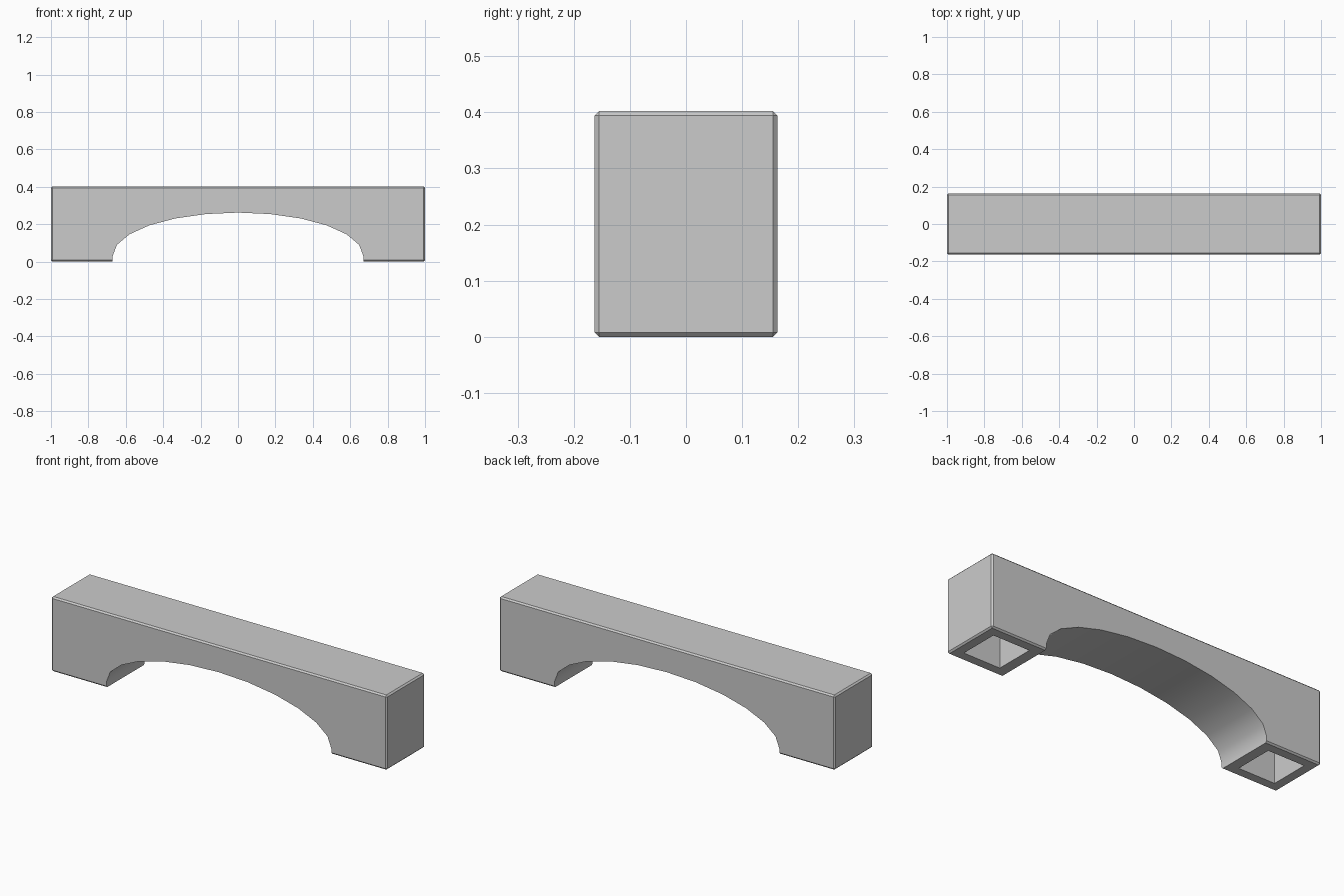
import bpy, bmesh
from math import cos, sin, pi, radians

if "Cube" in bpy.data.objects:
    bpy.data.objects.remove(bpy.data.objects["Cube"], do_unlink=True)

WIDTH, HEIGHT, CHAMFER, WALL = 0.326, 0.402, 0.008, 0.056
ARCH_X, ARCH_Z, ARCH_BASE = 0.67, 0.232, 0.03

grey = bpy.data.materials.new("light grey")
grey.use_nodes = True
colour = (0.6, 0.6, 0.6, 1)
grey.diffuse_color = colour
grey.node_tree.nodes["Principled BSDF"].inputs["Base Color"].default_value = colour


def add_object(name, bm):
    bmesh.ops.recalc_face_normals(bm, faces=bm.faces)
    mesh = bpy.data.meshes.new(name)
    bm.to_mesh(mesh)
    bm.free()
    mesh.materials.append(grey)
    obj = bpy.data.objects.new(name, mesh)
    bpy.context.collection.objects.link(obj)
    return obj


def box(name, x0, x1, depth, z0, z1, chamfer=0):
    bm = bmesh.new()
    bmesh.ops.create_cube(bm, size=1)
    for v in bm.verts:
        v.co.x = x1 if v.co.x > 0 else x0
        v.co.y *= depth
        v.co.z = z1 if v.co.z > 0 else z0
    if chamfer:
        bmesh.ops.bevel(bm, geom=bm.edges[:], offset=chamfer, segments=1, affect="EDGES")
    return add_object(name, bm)


# Chamfered block
bridge = box("arch_bridge", -1, 1, WIDTH, 0, HEIGHT, CHAMFER)

# Arch opening: half ellipse above short straight sides
profile = [(ARCH_X, -0.1)]
profile += [(ARCH_X * cos(i * pi / 12), ARCH_BASE + ARCH_Z * sin(i * pi / 12)) for i in range(13)]
profile += [(-ARCH_X, -0.1)]
bm = bmesh.new()
face = bm.faces.new([bm.verts.new((x, -0.5, z)) for x, z in profile])
side = bmesh.ops.extrude_face_region(bm, geom=[face])
bmesh.ops.translate(bm, vec=(0, 1, 0),
                    verts=[g for g in side["geom"] if isinstance(g, bmesh.types.BMVert)])
cutters = [add_object("arch_cutter", bm)]

# Hollow inside each foot
for name, s in (("left_foot_cutter", 1), ("right_foot_cutter", -1)):
    x0, x1 = sorted((s * (ARCH_X + WALL), s * (1 - WALL)))
    cutters.append(box(name, x0, x1, WIDTH - 2 * WALL, -0.1, HEIGHT - WALL))

# Carve the openings
bpy.context.view_layer.objects.active = bridge
for cutter in cutters:
    cutter.hide_render = True
    mod = bridge.modifiers.new(cutter.name, "BOOLEAN")
    mod.operation = "DIFFERENCE"
    mod.solver = "EXACT"
    mod.object = cutter
    bpy.ops.object.modifier_apply(modifier=mod.name)
    bpy.data.objects.remove(cutter, do_unlink=True)

# Smooth the arch and keep the edges sharp
bpy.ops.object.select_all(action="DESELECT")
bridge.select_set(True)
bpy.ops.object.shade_smooth_by_angle(angle=radians(32))
